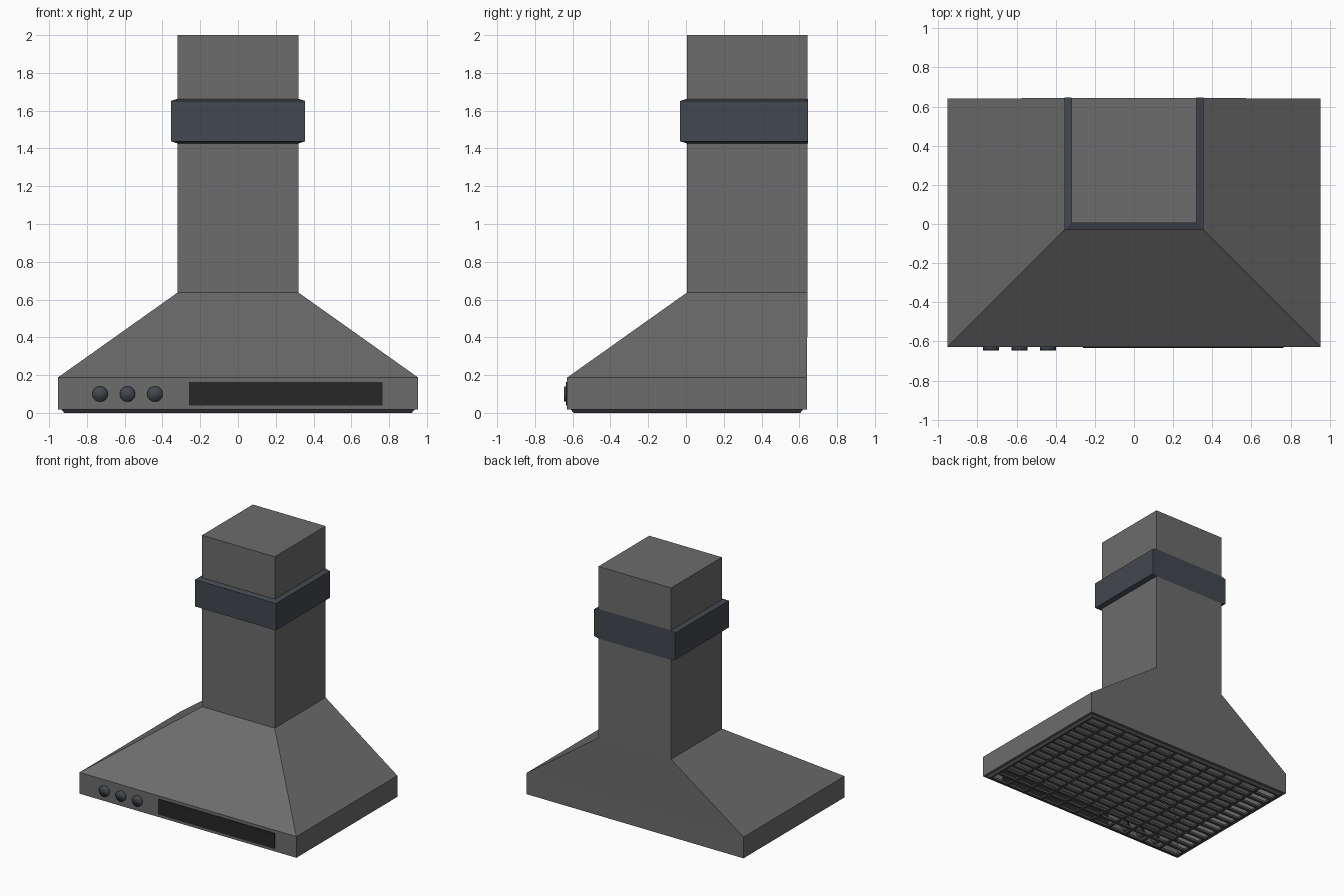
import bpy, bmesh
from math import pi

if "Cube" in bpy.data.objects:
    bpy.data.objects.remove(bpy.data.objects["Cube"])


def material(name, rgb):
    m = bpy.data.materials.new(name)
    m.diffuse_color = (*rgb, 1)
    m.use_nodes = True
    m.node_tree.nodes["Principled BSDF"].inputs["Base Color"].default_value = m.diffuse_color
    return m


STEEL = material("steel", (0.15, 0.15, 0.15))
DARK = material("dark_trim", (0.055, 0.065, 0.08))
BLACK = material("black_panel", (0.02, 0.02, 0.02))
MESH = material("filter_grey", (0.08, 0.08, 0.08))


def finish(name, bm, mat):
    bmesh.ops.recalc_face_normals(bm, faces=bm.faces)
    me = bpy.data.meshes.new(name)
    bm.to_mesh(me)
    bm.free()
    ob = bpy.data.objects.new(name, me)
    bpy.context.collection.objects.link(ob)
    me.materials.append(mat)
    return ob


def rect_loft(name, sections, mat, cap_top=False, closed=False):
    """Skin rectangular sections given as (half_x, y_front, y_back, z)."""
    bm = bmesh.new()
    rings = [[bm.verts.new(p) for p in ((-hx, y0, z), (hx, y0, z), (hx, y1, z), (-hx, y1, z))]
             for hx, y0, y1, z in sections]
    pairs = list(zip(rings, rings[1:]))
    if closed:
        pairs.append((rings[-1], rings[0]))
    for a, b in pairs:
        for i in range(4):
            j = (i + 1) % 4
            bm.faces.new((a[i], a[j], b[j], b[i]))
    if cap_top:
        bm.faces.new(rings[-1])
    return finish(name, bm, mat)


def add_box(bm, lo, hi):
    vs = bmesh.ops.create_cube(bm, size=1)["verts"]
    for v in vs:
        v.co = [(l + h) / 2 + c * (h - l) for l, h, c in zip(lo, hi, v.co)]


# Hollow hood: skirt, sloped canopy and chimney in one skin, open underneath
rect_loft("hood_body", [
    (0.93, -0.605, 0.615, 0.018),
    (0.954, -0.629, 0.64, 0.018),
    (0.954, -0.629, 0.64, 0.187),
    (0.32, 0.005, 0.644, 0.637),
    (0.32, 0.005, 0.644, 2.0)], STEEL, cap_top=True)

# Collar band with chamfered edges, flush at the back
rect_loft("chimney_collar", [
    (0.32, 0.005, 0.645, 1.427),
    (0.356, -0.031, 0.645, 1.438),
    (0.356, -0.031, 0.645, 1.651),
    (0.32, 0.005, 0.645, 1.663)], DARK)

# Frame around the filter
rect_loft("filter_frame", [
    (0.935, -0.61, 0.62, 0.018),
    (0.92, -0.595, 0.605, 0.0),
    (0.905, -0.58, 0.59, 0.0),
    (0.905, -0.58, 0.59, 0.018)], MESH, closed=True)

# Filter grille of crossing bars
bm = bmesh.new()
NX, NY, W = 11, 15, 0.011
for i in range(1, NX):
    x = -0.905 + 1.81 * i / NX
    add_box(bm, (x - W, -0.585, 0.004), (x + W, 0.595, 0.018))
for j in range(1, NY):
    y = -0.58 + 1.17 * j / NY
    add_box(bm, (-0.91, y - W, 0.002), (0.91, y + W, 0.02))
finish("filter_grille", bm, MESH)

# Control display let into the front wall
bm = bmesh.new()
add_box(bm, (-0.26, -0.634, 0.04), (0.764, -0.61, 0.163))
finish("display_panel", bm, BLACK)

# Three round knobs
for k in range(3):
    bpy.ops.mesh.primitive_cylinder_add(vertices=24, radius=0.041, depth=0.03,
                                        location=(-0.73 + 0.145 * k, -0.63, 0.1),
                                        rotation=(pi / 2, 0, 0))
    knob = bpy.context.object
    knob.name = f"control_knob_{k + 1}"
    knob.data.materials.append(DARK)
    bpy.ops.object.shade_smooth()
